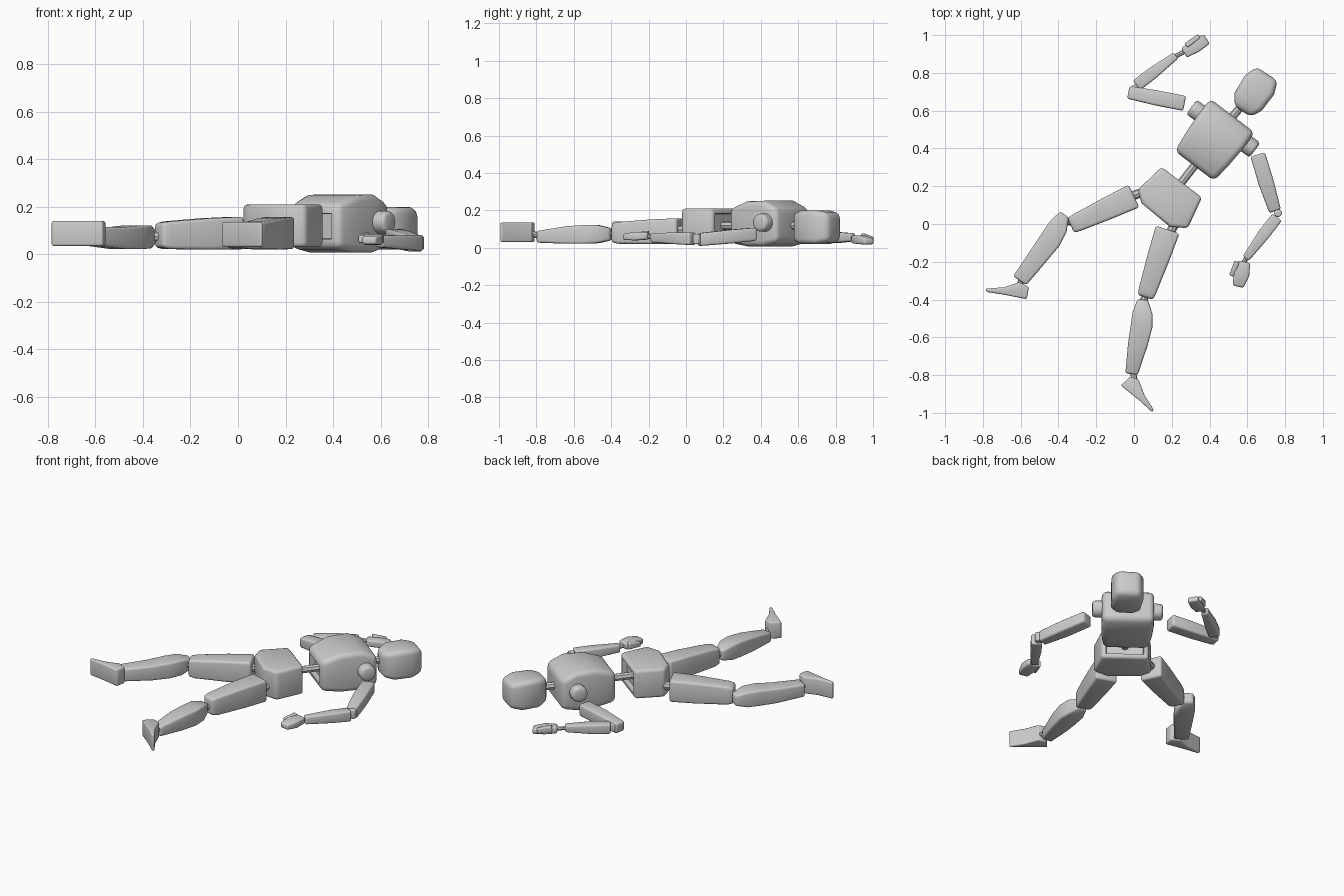
import bpy, bmesh, math
from mathutils import Vector

if "Cube" in bpy.data.objects:
    bpy.data.objects.remove(bpy.data.objects["Cube"])


def finish(name, bm, bevel, hollow=None):
    """Round the hard edges, optionally recess one end face, and link the part."""
    bmesh.ops.recalc_face_normals(bm, faces=bm.faces)
    if bevel:
        hard = [e for e in bm.edges if e.calc_face_angle(0) > math.radians(40)]
        bmesh.ops.bevel(bm, geom=hard, offset=bevel, segments=3, profile=0.5,
                        affect='EDGES', clamp_overlap=True)
    if hollow:
        bm.normal_update()
        face = max((f for f in bm.faces if f.normal.dot(hollow) > 0.95),
                   key=lambda f: f.calc_area())
        bmesh.ops.inset_individual(bm, faces=[face], thickness=0.012)
        bmesh.ops.inset_individual(bm, faces=[face], thickness=0.004, depth=-0.03)
    me = bpy.data.meshes.new(name)
    bm.to_mesh(me)
    bm.free()
    ob = bpy.data.objects.new(name, me)
    bpy.context.collection.objects.link(ob)
    bpy.ops.object.select_all(action='DESELECT')
    ob.select_set(True)
    bpy.context.view_layer.objects.active = ob
    bpy.ops.object.shade_smooth_by_angle(angle=math.radians(35))
    return ob


def loft(name, a, b, sections, bevel, hollow=False):
    """Box limb from a to b; sections are (t, side min, side max, z min, z max)."""
    a, b = Vector(a), Vector(b)
    d = (b - a).normalized()
    s = Vector((d.y, -d.x))
    bm = bmesh.new()
    rings = []
    for t, s0, s1, z0, z1 in sections:
        c = a.lerp(b, t)
        rings.append([bm.verts.new((*(c + s * u), z))
                      for u, z in ((s0, z0), (s1, z0), (s1, z1), (s0, z1))])
    for r, q in zip(rings, rings[1:]):
        for i in range(4):
            j = (i + 1) % 4
            bm.faces.new((r[i], r[j], q[j], q[i]))
    bm.faces.new(rings[0])
    bm.faces.new(rings[-1])
    return finish(name, bm, bevel, Vector((-d.x, -d.y, 0)) if hollow else None)


def slab(name, outline, z0, z1, bevel, hollow=None):
    """Top-view outline extruded upwards."""
    bm = bmesh.new()
    face = bm.faces.new([bm.verts.new((x, y, z0)) for x, y in outline])
    top = bmesh.ops.extrude_face_region(bm, geom=[face])['geom']
    bmesh.ops.translate(bm, vec=(0, 0, z1 - z0),
                        verts=[g for g in top if isinstance(g, bmesh.types.BMVert)])
    return finish(name, bm, bevel, hollow)


def rod(name, a, b, r, bevel=0, sides=8):
    """Low-sided joint pin between two points."""
    a, b = Vector(a), Vector(b)
    d = b - a
    bm = bmesh.new()
    bmesh.ops.create_cone(bm, cap_ends=True, segments=sides, radius1=r, radius2=r,
                          depth=d.length)
    bmesh.ops.transform(bm, verts=bm.verts,
                        matrix=d.to_track_quat('Z', 'Y').to_matrix().to_4x4())
    bmesh.ops.translate(bm, verts=bm.verts, vec=(a + b) / 2)
    return finish(name, bm, bevel)


# Torso
loft("chest", (0.32, 0.307), (0.522, 0.573),
     [(0, -.13, .13, .025, .21), (.35, -.143, .143, .008, .25),
      (.72, -.15, .15, .008, .252), (1, -.148, .148, .03, .212)], .03, hollow=True)
slab("pelvis", [(.145, .302), (.02, .18), (.04, .11), (.19, -.015), (.285, -.022),
                (.36, .14)], .03, .21, .018, Vector((.6, .8, 0)))
rod("waist_joint", (.22, .18, .12), (.36, .36, .12), .022)

# Head and neck
loft("head", (.572, .597), (.702, .797),
     [(0, -.05, .055, .035, .185), (.25, -.086, .086, .02, .2),
      (.7, -.09, .094, .02, .2), (1, -.064, .07, .035, .185)], .028)
rod("neck", (.5, .545, .12), (.6, .66, .12), .022)

# Shoulder balls
rod("shoulder_left", (.305, .62, .135), (.39, .556, .135), .052, .018)
rod("shoulder_right", (.56, .45, .135), (.64, .39, .135), .052, .018)

# Arms: upper arm, forearm and hand
loft("upper_arm_left", (.268, .638), (-.03, .697),
     [(0, -.04, .04, .035, .11), (.5, -.04, .04, .025, .1), (1, -.034, .034, .02, .082)], .012)
loft("forearm_left", (.015, .732), (.222, .892),
     [(0, -.034, .03, .025, .085), (.4, -.034, .03, .025, .085), (1, -.02, .02, .035, .078)], .01)
loft("upper_arm_right", (.655, .368), (.747, .068),
     [(0, -.04, .04, .038, .108), (.5, -.04, .042, .022, .095), (1, -.032, .032, .01, .078)], .012)
loft("forearm_right", (.758, .035), (.592, -.183),
     [(0, -.03, .032, .015, .082), (.4, -.03, .034, .02, .082), (1, -.02, .02, .03, .078)], .01)
loft("hand_left", (.265, .905), (.385, .98),
     [(0, -.03, .028, .025, .065), (.5, -.036, .036, .02, .065), (1, -.03, .03, .018, .05)], .01)
loft("hand_right", (.582, -.2), (.552, -.332),
     [(0, -.034, .034, .045, .085), (.5, -.044, .04, .04, .085), (1, -.028, .03, .042, .075)], .01)
loft("thumb_left", (.275, .945), (.345, .995),
     [(0, -.014, .014, .035, .078), (1, -.012, .012, .03, .06)], .006)
loft("thumb_right", (.545, -.2), (.515, -.275),
     [(0, -.014, .014, .05, .092), (1, -.012, .012, .05, .08)], .006)
rod("elbow_left", (.005, .715, .03), (.005, .715, .08), .024, .006)
rod("elbow_right", (.762, .058, .02), (.762, .058, .075), .022, .006)
rod("wrist_left", (.21, .882, .055), (.28, .92, .045), .012)
rod("wrist_right", (.6, -.17, .055), (.578, -.21, .062), .012)

# Legs: thighs and shins share their tapers
for side, hip, knee, top, ankle, z_end, w in (
        ("left", (0, .148), (-.335, -.008), (-.37, .052), (-.605, -.3), (.035, .115), .042),
        ("right", (.178, -.03), (.06, -.388), (.045, -.40), (-.013, -.795), (.028, .09), .033)):
    loft("thigh_" + side, hip, knee,
         [(0, -.066, .066, .022, .158), (.4, -.06, .06, .02, .152),
          (.9, -.048, .048, .022, .138), (1, -.042, .042, .03, .13)], .014)
    loft("shin_" + side, top, ankle,
         [(0, -.03, .025, .04, .105), (.17, -.063, .042, .025, .122),
          (.35, -.073, .042, .022, .122), (.6, -.062, .042, .022, .115),
          (1, -w, w, *z_end)], .012)
    rod("knee_" + side, (*Vector(knee).lerp(Vector(hip), .08), .075),
        (*Vector(top).lerp(Vector(ankle), .08), .075), .02)
rod("hip_left", (-.03, .14, .095), (.06, .175, .1), .024)
rod("hip_right", (.185, -.06, .095), (.23, .03, .1), .024)

# Feet: side profiles lying flat
slab("foot_left", [(-.785, -.342), (-.69, -.335), (-.605, -.308), (-.556, -.335),
                   (-.568, -.398), (-.7, -.372), (-.782, -.36)], .035, .14, .01)
slab("foot_right", [(-.07, -.855), (-.02, -.808), (.025, -.825), (.055, -.905),
                    (.105, -.985), (.095, -.995), (.03, -.935)], .032, .135, .01)
rod("ankle_left", (-.595, -.28, .078), (-.605, -.335, .085), .016)
rod("ankle_right", (-.008, -.77, .06), (.005, -.835, .08), .016)
